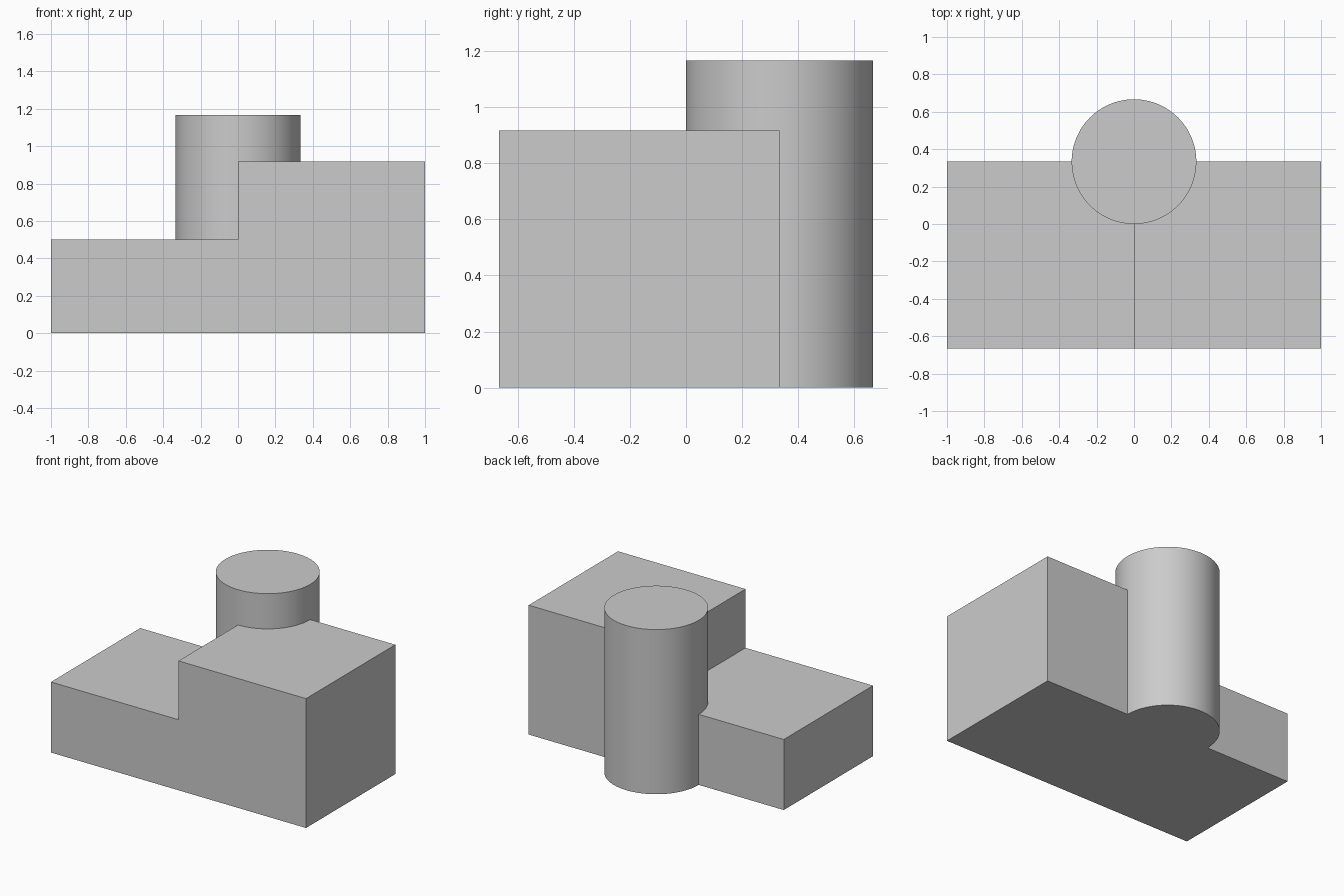
import bpy
import bmesh
import math

cube = bpy.data.objects.get("Cube")
if cube:
    bpy.data.objects.remove(cube, do_unlink=True)

FRONT, BACK = -2 / 3, 1 / 3
RADIUS = 1 / 3
LOW, HIGH, TOP = 0.5, 0.917, 1.167

grey = bpy.data.materials.new("plain grey")
grey.use_nodes = True
grey.diffuse_color = (0.6, 0.6, 0.6, 1)
grey.node_tree.nodes["Principled BSDF"].inputs["Base Color"].default_value = (0.6, 0.6, 0.6, 1)


def make_object(name, bm):
    bmesh.ops.recalc_face_normals(bm, faces=bm.faces)
    mesh = bpy.data.meshes.new(name)
    bm.to_mesh(mesh)
    bm.free()
    mesh.materials.append(grey)
    obj = bpy.data.objects.new(name, mesh)
    bpy.context.collection.objects.link(obj)
    return obj


# Stepped block: side profile extruded from front to back
bm = bmesh.new()
profile = [(-1, 0), (1, 0), (1, HIGH), (0, HIGH), (0, LOW), (-1, LOW)]
face = bm.faces.new([bm.verts.new((x, FRONT, z)) for x, z in profile])
extruded = bmesh.ops.extrude_face_region(bm, geom=[face], use_keep_orig=True)
moved = [v for v in extruded["geom"] if isinstance(v, bmesh.types.BMVert)]
bmesh.ops.translate(bm, verts=moved, vec=(0, BACK - FRONT, 0))
block = make_object("stepped_block_with_column", bm)

# Round column standing half inside the back of the block
bm = bmesh.new()
bmesh.ops.create_cone(bm, cap_ends=True, segments=128, radius1=RADIUS, radius2=RADIUS, depth=TOP)
bmesh.ops.translate(bm, verts=bm.verts, vec=(0, BACK, TOP / 2))
column = make_object("column_helper", bm)

# Merge both into one solid
union = block.modifiers.new("join column", "BOOLEAN")
union.operation = "UNION"
union.solver = "EXACT"
union.object = column
bpy.ops.object.select_all(action="DESELECT")
block.select_set(True)
bpy.context.view_layer.objects.active = block
bpy.ops.object.modifier_apply(modifier=union.name)
bpy.data.objects.remove(column, do_unlink=True)

# Smooth the column wall, keep the corners sharp
bpy.ops.object.shade_smooth_by_angle(angle=math.radians(20))
